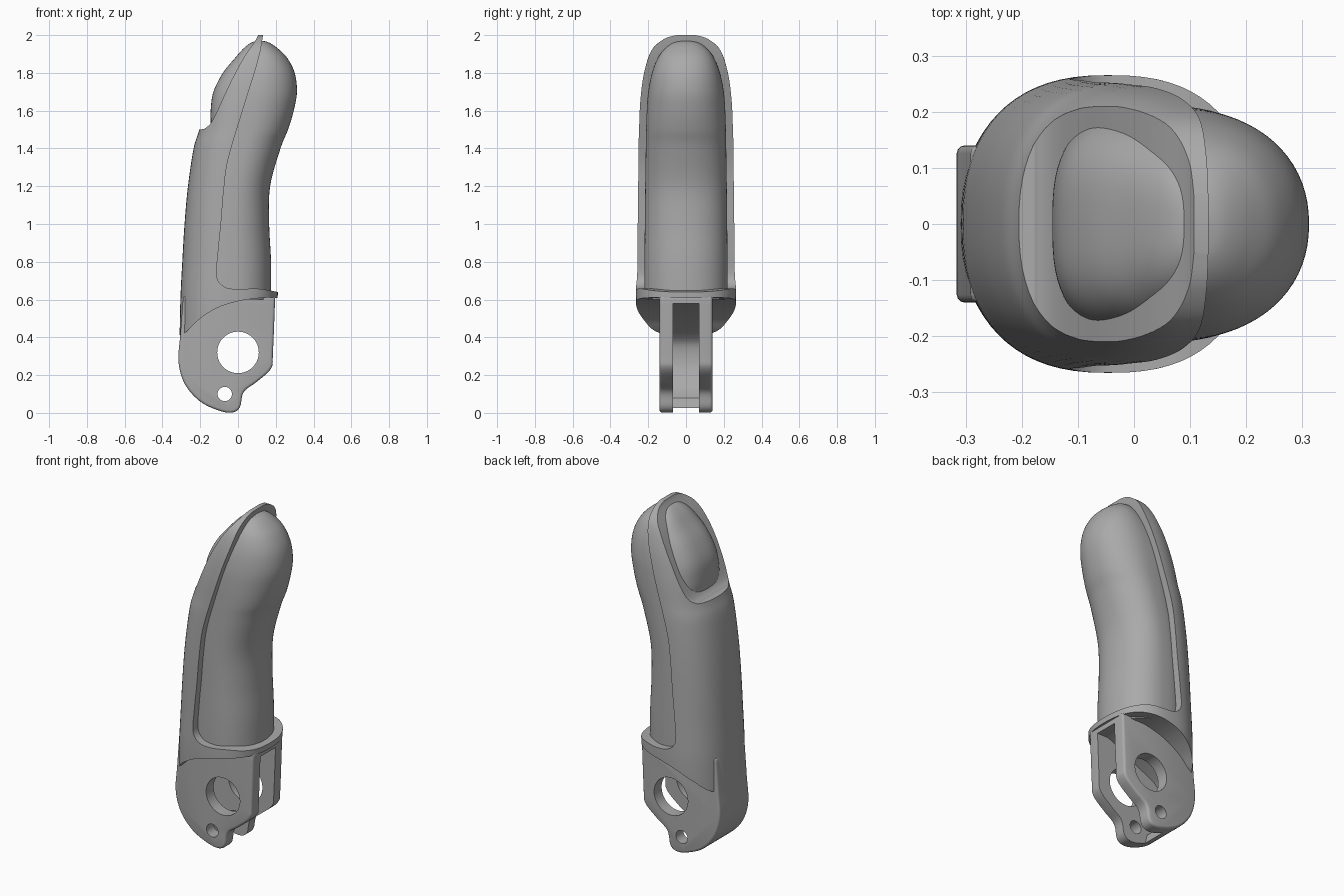
import bpy, bmesh, math
from mathutils import Vector

cube = bpy.data.objects.get("Cube")
if cube:
    bpy.data.objects.remove(cube)

grey = bpy.data.materials.new("plain grey")
grey.use_nodes = True
colour = (0.4, 0.4, 0.4, 1)
grey.diffuse_color = colour
grey.node_tree.nodes["Principled BSDF"].inputs["Base Color"].default_value = colour


def spline(points, steps=6, closed=False):
    """Smooth curve through the given points."""
    pts = [Vector(p) for p in points]
    n = len(pts)
    out = []
    for i in range(n if closed else n - 1):
        if closed:
            a, b, c, d = (pts[(i + k) % n] for k in (-1, 0, 1, 2))
        else:
            a, b, c, d = (pts[min(max(i + k, 0), n - 1)] for k in (-1, 0, 1, 2))
        for s in range(steps):
            t = s / steps
            out.append(b + (c - a) * t / 2 + (2 * a - 5 * b + 4 * c - d) * t * t / 2
                       + (3 * b - a - 3 * c + d) * t ** 3 / 2)
    return out if closed else out + [pts[-1]]


def finish(name, bm):
    bmesh.ops.recalc_face_normals(bm, faces=bm.faces)
    mesh = bpy.data.meshes.new(name)
    bm.to_mesh(mesh)
    bm.free()
    obj = bpy.data.objects.new(name, mesh)
    bpy.context.collection.objects.link(obj)
    mesh.materials.append(grey)
    return obj


def loft(name, stations, back_power, front_power, sides=72):
    """Skin rounded sections; each station is (z, back x, front x, half width)."""
    bm = bmesh.new()
    rings = []
    for z, back, front, width in spline(stations):
        mid, radius = (back + front) / 2, (front - back) / 2
        ring = []
        for i in range(sides):
            a = math.tau * i / sides
            c, s = math.cos(a), math.sin(a)
            power = 2 / (front_power if c > 0 else back_power)
            ring.append(bm.verts.new((mid + radius * math.copysign(abs(c) ** power, c),
                                      width * math.copysign(abs(s) ** power, s), z)))
        rings.append(ring)
    for low, high in zip(rings, rings[1:]):
        for i in range(sides):
            j = (i + 1) % sides
            bm.faces.new((low[i], low[j], high[j], high[i]))
    bm.faces.new(rings[0])
    bm.faces.new(rings[-1])
    return finish(name, bm)


def prism(name, outline, half_depth):
    """Extrude an (x, z) outline equally to both sides of y = 0."""
    bm = bmesh.new()
    face = bm.faces.new([bm.verts.new((p[0], -half_depth, p[1])) for p in outline])
    moved = bmesh.ops.extrude_face_region(bm, geom=[face])["geom"]
    bmesh.ops.translate(bm, vec=(0, 2 * half_depth, 0),
                        verts=[g for g in moved if isinstance(g, bmesh.types.BMVert)])
    return finish(name, bm)


def circle(x, z, radius, sides=48):
    return [(x + radius * math.cos(math.tau * i / sides),
             z + radius * math.sin(math.tau * i / sides)) for i in range(sides)]


def apply_modifiers(obj):
    graph = bpy.context.evaluated_depsgraph_get()
    obj.data = bpy.data.meshes.new_from_object(obj.evaluated_get(graph))
    obj.modifiers.clear()


def combine(obj, tool, operation):
    tool.hide_render = True
    mod = obj.modifiers.new("cut", "BOOLEAN")
    mod.operation, mod.solver, mod.object = operation, "EXACT", tool
    apply_modifiers(obj)
    bpy.data.objects.remove(tool)


def bevel(obj, width, angle):
    mod = obj.modifiers.new("soft edge", "BEVEL")
    mod.width, mod.segments, mod.angle_limit = width, 3, math.radians(angle)
    apply_modifiers(obj)


# Soft inner fingertip, with the nail on its back
fingertip = loft("fingertip", [
    (0.60, -0.22, 0.175, 0.220), (0.80, -0.22, 0.175, 0.220), (1.00, -0.21, 0.165, 0.218),
    (1.20, -0.19, 0.170, 0.216), (1.40, -0.16, 0.225, 0.213), (1.50, -0.145, 0.265, 0.211),
    (1.60, -0.145, 0.295, 0.208), (1.70, -0.13, 0.312, 0.200), (1.80, -0.08, 0.300, 0.180),
    (1.88, -0.015, 0.260, 0.148), (1.93, 0.03, 0.210, 0.110), (1.96, 0.07, 0.165, 0.065),
    (1.97, 0.10, 0.13, 0.015)], 2.9, 2.15)

# Hard outer shell, trimmed to leave the pad and nail open
shell = loft("shell", [
    (0.36, -0.31, 0.20, 0.255), (0.60, -0.305, 0.21, 0.265), (0.80, -0.295, 0.21, 0.262),
    (1.00, -0.283, 0.20, 0.258), (1.20, -0.265, 0.20, 0.255), (1.40, -0.235, 0.21, 0.252),
    (1.50, -0.205, 0.23, 0.249), (1.65, -0.17, 0.26, 0.242), (1.80, -0.12, 0.27, 0.222),
    (1.92, -0.07, 0.27, 0.182), (1.98, -0.03, 0.25, 0.115), (2.00, 0.02, 0.22, 0.05)],
    2.4, 2.5)
skirt_edge = spline([(-0.36, 0.40), (-0.28, 0.425), (-0.2, 0.50), (-0.1, 0.56),
                     (0.02, 0.595), (0.16, 0.61), (0.3, 0.60)])
pad_edge = spline([(0.3, 0.62), (0.2, 0.642), (0.1, 0.658), (0, 0.655), (-0.07, 0.667),
                   (-0.112, 0.72), (-0.105, 0.85), (-0.09, 1.0), (-0.075, 1.18),
                   (-0.05, 1.35), (0.04, 1.65), (0.11, 1.88), (0.14, 2.05)])
nail_edge = spline([(0.12, 2.05), (0.1, 1.985), (0.03, 1.88), (-0.04, 1.75),
                    (-0.1, 1.62), (-0.14, 1.54), (-0.17, 1.51), (-0.2, 1.5), (-0.36, 1.48)])
combine(shell, prism("shell_trim", skirt_edge + pad_edge + nail_edge, 0.5), "INTERSECT")

# Hinge with two lugs joined by a back wall
hinge = prism("hinge", spline([
    (-0.29, 0.62), (-0.305, 0.42), (-0.315, 0.27), (-0.28, 0.15), (-0.2, 0.06), (-0.1, 0.012),
    (-0.03, 0.002), (0.01, 0.03), (0.03, 0.11), (0.1, 0.165), (0.175, 0.235),
    (0.185, 0.32), (0.197, 0.62)], 5), 0.14)
bevel(hinge, 0.014, 60)
slot = spline([(-0.2, 0.42), (-0.25, 0.36), (-0.255, 0.25), (-0.21, 0.14), (-0.15, 0.08)])
combine(hinge, prism("slot", slot + [(-0.12, -0.05), (0.3, -0.05), (0.3, 0.58), (0.12, 0.58)], 0.07),
        "DIFFERENCE")
for x, z, radius in ((0, 0.32, 0.11), (-0.07, 0.1, 0.038)):
    combine(hinge, prism("pin_hole", circle(x, z, radius), 0.3), "DIFFERENCE")

# Smooth surfaces with crisp edges
for obj in (fingertip, shell, hinge):
    bpy.ops.object.select_all(action="DESELECT")
    obj.select_set(True)
    bpy.context.view_layer.objects.active = obj
    bpy.ops.object.shade_smooth_by_angle(angle=math.radians(35))
